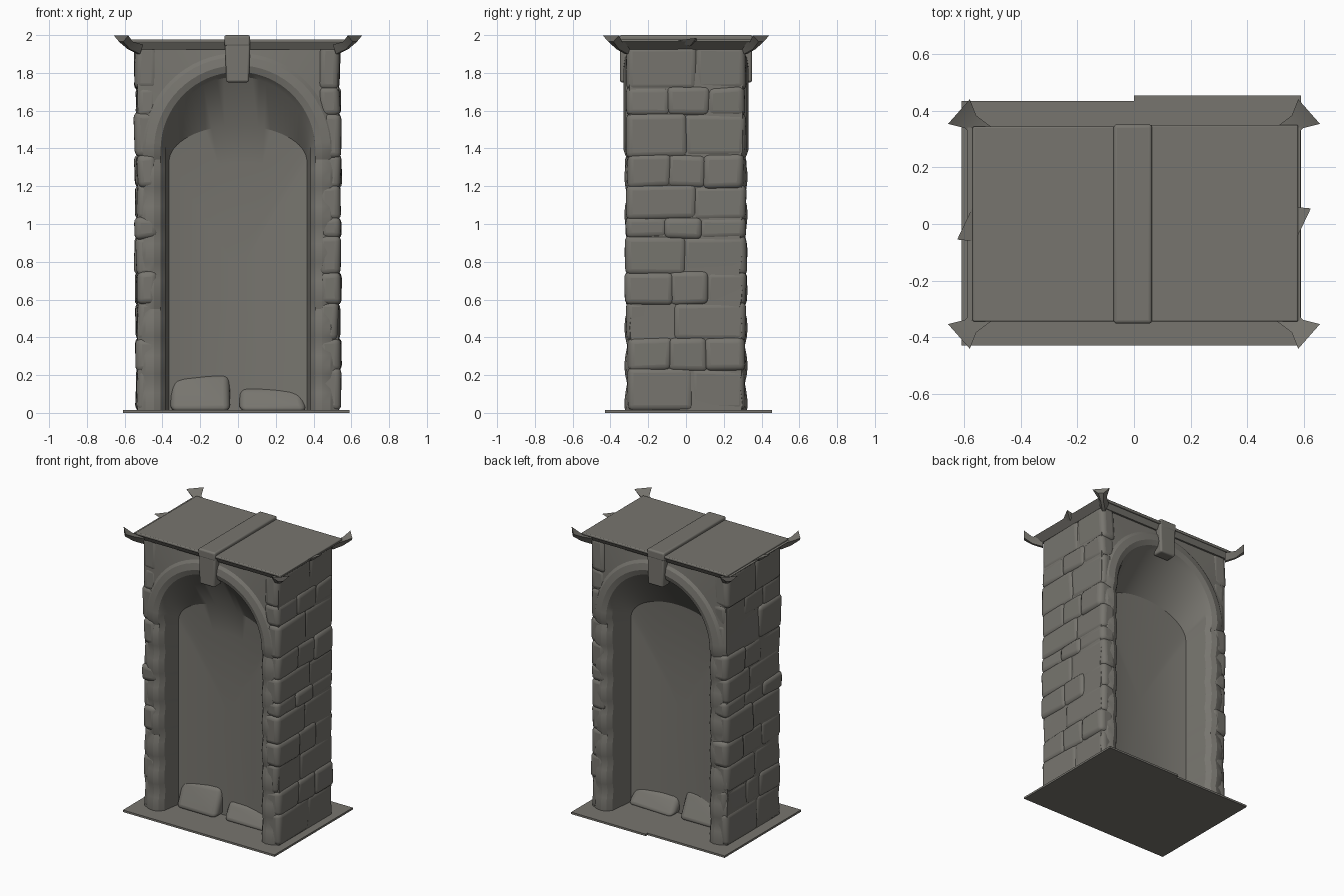
import bpy, bmesh, math, random
from mathutils import Vector

if "Cube" in bpy.data.objects:
    bpy.data.objects.remove(bpy.data.objects["Cube"])

random.seed(4)
stone = bpy.data.materials.new("weathered grey stone")
stone.diffuse_color = (0.185, 0.178, 0.158, 1)
stone.use_nodes = True
stone.node_tree.nodes["Principled BSDF"].inputs["Base Color"].default_value = stone.diffuse_color


def finish(name, bm, angle=40, bevel=0, mirror=None):
    """Turn a bmesh into a named, smooth-shaded stone object."""
    bmesh.ops.recalc_face_normals(bm, faces=bm.faces)
    me = bpy.data.meshes.new(name)
    bm.to_mesh(me)
    bm.free()
    me.materials.append(stone)
    ob = bpy.data.objects.new(name, me)
    bpy.context.collection.objects.link(ob)
    if mirror:
        mod = ob.modifiers.new("mirror", 'MIRROR')
        mod.use_axis = mirror
    if bevel:
        mod = ob.modifiers.new("bevel", 'BEVEL')
        mod.width, mod.segments = bevel, 4
    bpy.ops.object.select_all(action='DESELECT')
    ob.select_set(True)
    bpy.context.view_layer.objects.active = ob
    bpy.ops.object.shade_smooth_by_angle(angle=math.radians(angle))
    return ob


def box(bm, x0, x1, y0, y1, z0, z1, top=(1, 1), jit=0.0):
    """Box with optional top scaling and corner jitter."""
    c = Vector(((x0 + x1) / 2, (y0 + y1) / 2, (z0 + z1) / 2))
    for v in bmesh.ops.create_cube(bm, size=1)['verts']:
        up = v.co.z > 0
        v.co = c + Vector((v.co.x * (x1 - x0) * (top[0] if up else 1),
                           v.co.y * (y1 - y0) * (top[1] if up else 1),
                           v.co.z * (z1 - z0)))
        v.co += Vector([random.uniform(-jit, jit) for _ in range(3)])
        if jit:
            v.co.z = max(v.co.z, 0.008)


# Arched body: loops around the opening, one cross-section per station
LEG, FLOOR = 28, 0.008


def arch(half_w, spring, rise, steps=32):
    legs = [FLOOR + (spring - FLOOR) * i / LEG for i in range(LEG)]
    pts = [(-half_w, z) for z in legs]
    pts += [(half_w * math.cos(math.pi * (1 - i / steps)),
             spring + rise * math.sin(math.pi * i / steps)) for i in range(steps + 1)]
    return pts + [(half_w, z) for z in reversed(legs)]


def frame(pts, half_w, top, spring):
    """Push arch points out to the rectangular outline."""
    out = []
    for x, z in pts:
        if z <= spring:
            out.append((math.copysign(half_w, x), z))
        else:
            s = min(half_w / max(abs(x), 1e-5), (top - spring) / (z - spring))
            out.append((x * s, spring + (z - spring) * s))
    return out


def worn(y, z):
    """Pillar fronts swell and sink with each stone course."""
    if y > 0.27 and z < 1.38:
        return y * (0.94 + 0.05 * abs(math.sin(math.pi * (z + 0.05) / 0.2)))
    return y


opening = arch(0.385, 1.39, 0.39)
outline = frame(opening, 0.532, 1.95, 1.39)
inner = arch(0.365, 1.33, 0.19)
bm = bmesh.new()
for s, depth in ((-1, 0.15), (1, 0.10)):       # front niche, back niche
    sections = [(outline, 0.0), (outline, 0.30), (arch(0.51, 1.39, 0.515), 0.308),
                (arch(0.49, 1.39, 0.495), 0.322), (arch(0.445, 1.39, 0.45), 0.33),
                (arch(0.41, 1.39, 0.415), 0.318), (opening, 0.285), (inner, depth)]
    for k, sink in ((0.75, 0.02), (0.4, 0.035)):   # shallow hollow niche wall
        sections.append(([(x * k, z if z <= FLOOR else 0.75 * (1 - k) + z * k)
                          for x, z in inner], depth - sink))
    loops = [[bm.verts.new((x, s * worn(y, z), z)) for x, z in pts] for pts, y in sections]
    for a, b in zip(loops, loops[1:]):
        for i in range(len(a) - 1):
            bm.faces.new((a[i], a[i + 1], b[i + 1], b[i]))
    wall = loops[-1]
    hub = bm.verts.new((0, s * (depth - 0.04), 0.75))
    for a, b in zip(wall, wall[1:] + wall[:1]):
        bm.faces.new((a, b, hub))
bmesh.ops.remove_doubles(bm, verts=bm.verts, dist=0.0005)
finish("arched_body", bm, 24)

# Side stones in uneven courses, overlapping so that the joints stay shallow
bm = bmesh.new()
levels = [0.0, 0.23, 0.39, 0.58, 0.74, 0.93, 1.03, 1.2, 1.36, 1.58, 1.72, 1.94]
for side in (-1, 1):
    for i, (z0, z1) in enumerate(zip(levels, levels[1:])):
        cuts = [-0.10, 0.10] if i % 2 else [random.uniform(-0.06, 0.06)]
        d = 0.315 + random.uniform(-0.01, 0.008)
        ys = [-d] + [c + random.uniform(-0.03, 0.03) for c in cuts] + [d]
        for n, (y0, y1) in enumerate(zip(ys, ys[1:])):
            xo = 0.541 + random.uniform(-0.007, 0.008)
            xs = sorted((side * 0.425, side * xo))
            a = y0 - (0.012 if n else 0)
            b = y1 + (0.012 if n < len(ys) - 2 else 0)
            box(bm, *xs, a, b, z0 - 0.012, z1 + 0.01, jit=0.007)
finish("side_stones", bm, 60, bevel=0.034)

# Low rubble at the foot of the niche walls
bm = bmesh.new()
box(bm, -0.37, -0.03, -0.21, 0.15, 0, 0.2, (0.9, 0.5), 0.012)
box(bm, 0.0, 0.36, -0.2, 0.16, 0, 0.13, (0.9, 0.5), 0.012)
finish("niche_foot_stones", bm, 70, bevel=0.035)

# Keystones front and back, joined by a band over the roof
bm = bmesh.new()
for s in (-1, 1):
    ys = sorted((s * 0.27, s * 0.35))
    box(bm, -0.062, 0.058, *ys, 1.75, 1.97, (1.12, 1))
box(bm, -0.072, 0.064, -0.352, 0.352, 1.94, 2.0)
finish("keystone_band", bm, 40, bevel=0.012)

# Roof slabs and flaring cornice
bm = bmesh.new()
box(bm, -0.57, -0.06, -0.345, 0.345, 1.96, 1.978)
box(bm, 0.05, 0.58, -0.345, 0.35, 1.96, 1.978)
finish("roof_slabs", bm, 40, bevel=0.006)
bm = bmesh.new()
box(bm, -0.54, 0.54, -0.315, 0.315, 1.925, 1.967, (1.09, 1.08))
finish("cornice", bm)

# Upturned corner horns: a narrow neck widening to a tilted leaf end
bm = bmesh.new()
diag = Vector((0.75, 0.66, 0))
across = Vector((-0.66, 0.75, 0))
rings = []
for dist, wide, z0, z1 in ((0, 0.035, 1.90, 1.95), (0.07, 0.03, 1.925, 1.965),
                           (0.125, 0.058, 1.965, 1.998)):
    c = Vector((0.525, 0.315, 0)) + diag * dist
    rings.append([bm.verts.new(c + across * w + Vector((0, 0, z)))
                  for w, z in ((-wide, z1), (wide, z1), (wide * 0.3, z0), (-wide * 0.3, z0))])
for a, b in zip(rings, rings[1:]):
    for i in range(4):
        bm.faces.new((a[i], a[(i + 1) % 4], b[(i + 1) % 4], b[i]))
bm.faces.new(rings[0])
bm.faces.new(rings[-1])
finish("corner_horns", bm, 30, mirror=(True, True, False))

# Small thorns halfway along the side eaves
bm = bmesh.new()
for s in (-1, 1):
    pts = [(0.57, -0.06, 1.97), (0.57, 0.06, 1.97), (0.625, 0.055, 1.985), (0.57, 0.02, 1.94)]
    v = [bm.verts.new((s * x, s * y, z)) for x, y, z in pts]
    for f in ((0, 1, 2), (0, 2, 3), (1, 3, 2), (0, 3, 1)):
        bm.faces.new([v[i] for i in f])
finish("eave_thorns", bm, 20)

# Thin ground slabs, the right one slightly deeper
bm = bmesh.new()
box(bm, -0.61, 0.0, -0.43, 0.435, 0, 0.014)
box(bm, 0.0, 0.59, -0.43, 0.455, 0, 0.014)
finish("base_slabs", bm)
